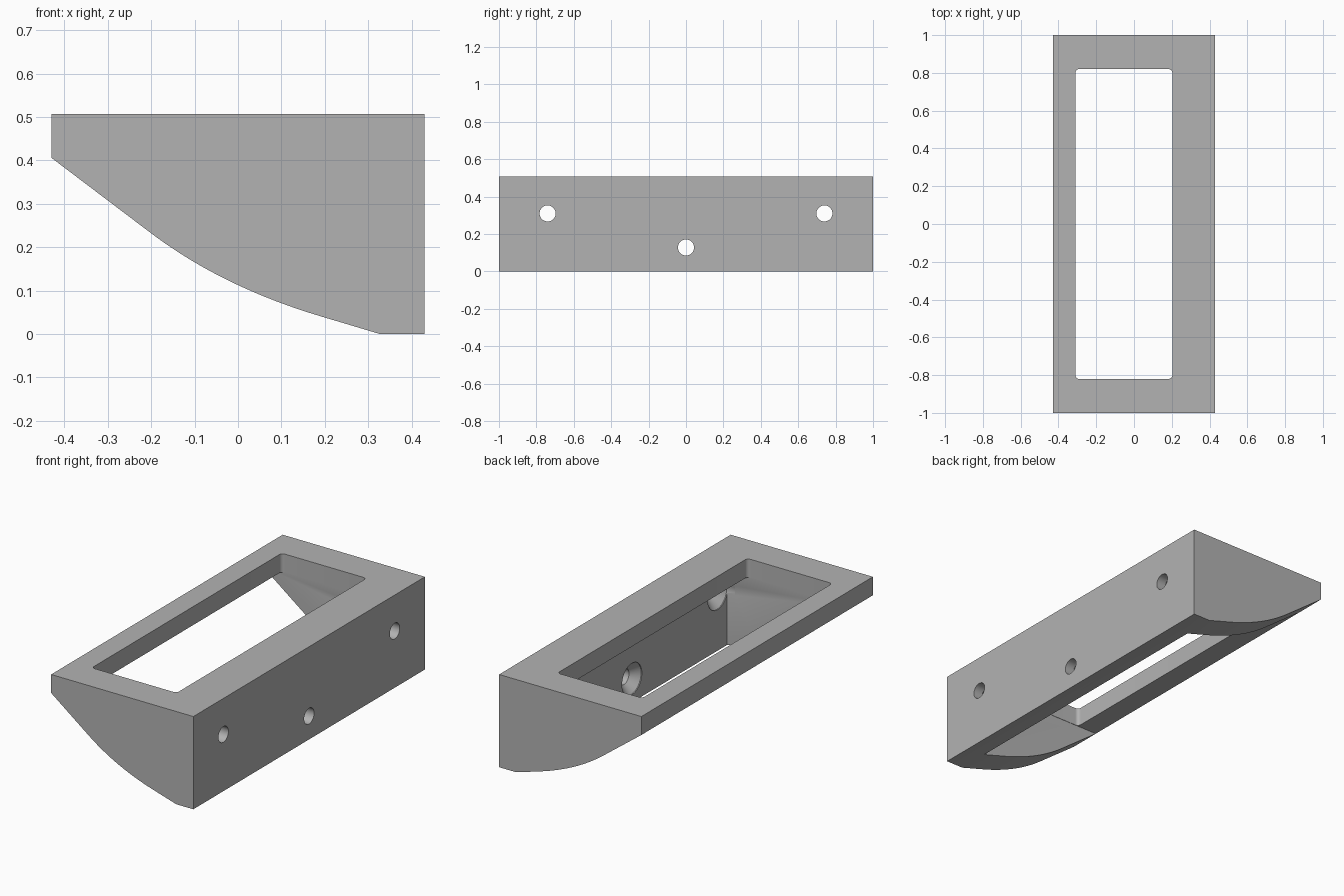
import bpy, bmesh, math
from mathutils import Vector

cube = bpy.data.objects.get("Cube")
if cube:
    bpy.data.objects.remove(cube, do_unlink=True)

HALF_X, TOP, WALL, PLATE, END = 0.43, 0.507, 0.327, 0.406, 0.822

grey = bpy.data.materials.new("light grey")
grey.use_nodes = True
grey.diffuse_color = (0.45, 0.45, 0.45, 1)
grey.node_tree.nodes["Principled BSDF"].inputs["Base Color"].default_value = (0.45, 0.45, 0.45, 1)


def extrude(name, points, offset):
    """Solid made by sweeping a closed outline along an offset."""
    bm = bmesh.new()
    face = bm.faces.new([bm.verts.new(p) for p in points])
    swept = bmesh.ops.extrude_face_region(bm, geom=[face])["geom"]
    moved = [v for v in swept if isinstance(v, bmesh.types.BMVert)]
    bmesh.ops.translate(bm, verts=moved, vec=offset)
    bmesh.ops.recalc_face_normals(bm, faces=bm.faces)
    mesh = bpy.data.meshes.new(name)
    bm.to_mesh(mesh)
    bm.free()
    mesh.materials.append(grey)
    obj = bpy.data.objects.new(name, mesh)
    bpy.context.collection.objects.link(obj)
    return obj


def revolve_x(name, profile, y, z, sides=40):
    """Solid of (x, radius) rings around an axis parallel to x."""
    bm = bmesh.new()
    rings = []
    for x, r in profile:
        angles = [2 * math.pi * i / sides for i in range(sides)]
        rings.append([bm.verts.new((x, y + r * math.cos(a), z + r * math.sin(a))) for a in angles])
    for a, b in zip(rings, rings[1:]):
        for i in range(sides):
            j = (i + 1) % sides
            bm.faces.new((a[i], a[j], b[j], b[i]))
    bm.faces.new(rings[0])
    bm.faces.new(rings[-1])
    bmesh.ops.recalc_face_normals(bm, faces=bm.faces)
    mesh = bpy.data.meshes.new(name)
    bm.to_mesh(mesh)
    bm.free()
    mesh.materials.append(grey)
    obj = bpy.data.objects.new(name, mesh)
    bpy.context.collection.objects.link(obj)
    return obj


def cut(target, cutter):
    cutter.hide_render = True
    cutter.hide_set(True)
    mod = target.modifiers.new(cutter.name, "BOOLEAN")
    mod.operation = "DIFFERENCE"
    mod.solver = "EXACT"
    mod.object = cutter


# Side profile: straight, curved, straight underside
start, bend, end = Vector((-0.2, 0.232)), Vector((-0.033, 0.106)), Vector((0.2, 0.038))
curve = []
for i in range(17):
    t = i / 16
    curve.append(start * (1 - t) ** 2 + bend * 2 * t * (1 - t) + end * t * t)
outline = [(-HALF_X, TOP), (-HALF_X, PLATE)] + [tuple(p) for p in curve]
outline += [(WALL, 0), (HALF_X, 0), (HALF_X, TOP)]
bracket = extrude("bracket", [(x, -1, z) for x, z in outline], (0, 2, 0))

# Hollow under the top plate, between the end cheeks
hollow = [(-0.6, -END, -0.2), (WALL, -END, -0.2), (WALL, END, -0.2), (-0.6, END, -0.2)]
cut(bracket, extrude("hollow_cutter", hollow, (0, 0, 0.2 + PLATE)))

# Rounded window through the top plate
radius, x0, x1, y1 = 0.02, -0.31, 0.203, 0.82
window = []
corners = [(x1 - radius, y1 - radius), (x0 + radius, y1 - radius),
           (x0 + radius, radius - y1), (x1 - radius, radius - y1)]
for k, (cx, cy) in enumerate(corners):
    for i in range(7):
        a = math.pi / 2 * (k + i / 6)
        window.append((cx + radius * math.cos(a), cy + radius * math.sin(a), 0.3))
cut(bracket, extrude("window_cutter", window, (0, 0, 0.4)))

# Countersunk screw holes in the back wall
screw = [(0.28, 0.086), (WALL + 0.005, 0.086), (WALL + 0.048, 0.043), (0.5, 0.043)]
for name, y, z in (("left", -0.74, 0.31), ("middle", 0, 0.128), ("right", 0.74, 0.31)):
    cut(bracket, revolve_x(name + "_screw_cutter", screw, y, z))

# Apply the cuts and shade
bpy.ops.object.select_all(action="DESELECT")
bpy.context.view_layer.objects.active = bracket
bracket.select_set(True)
for mod in list(bracket.modifiers):
    cutter = mod.object
    bpy.ops.object.modifier_apply(modifier=mod.name)
    bpy.data.objects.remove(cutter, do_unlink=True)
bpy.ops.object.shade_smooth_by_angle(angle=math.radians(25))
